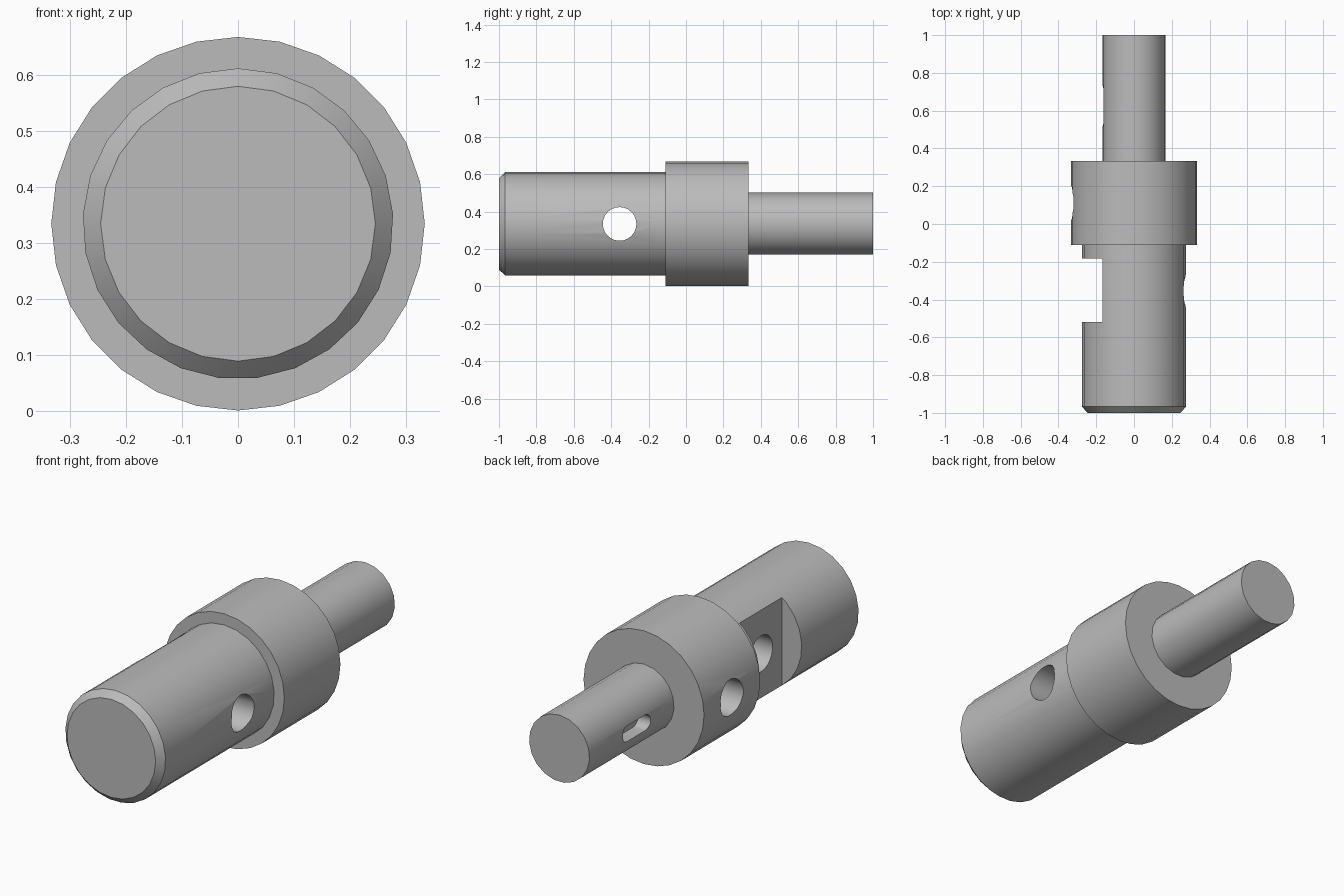
import bpy, bmesh, math
from mathutils import Vector

if "Cube" in bpy.data.objects:
    bpy.data.objects.remove(bpy.data.objects["Cube"], do_unlink=True)

AXIS_Z = 0.334

steel = bpy.data.materials.new("plain grey steel")
steel.use_nodes = True
grey = (0.5, 0.5, 0.5, 1)
steel.diffuse_color = grey
steel.node_tree.nodes["Principled BSDF"].inputs["Base Color"].default_value = grey


def ring(radius, sides, y, x=None):
    """Circle around the long axis at y, or around a cross axis at (x, y)."""
    points = []
    for i in range(sides):
        a = 2 * math.pi * i / sides
        s, c = radius * math.sin(a), radius * math.cos(a)
        points.append(Vector((s, y, AXIS_Z + c) if x is None else (x, y + s, AXIS_Z + c)))
    return points


def solid(name, *rings):
    """Closed convex solid spanning the given rings."""
    bm = bmesh.new()
    for points in rings:
        for p in points:
            bm.verts.new(p)
    bmesh.ops.convex_hull(bm, input=bm.verts)
    bmesh.ops.dissolve_limit(bm, angle_limit=0.01, verts=bm.verts, edges=bm.edges)
    bmesh.ops.recalc_face_normals(bm, faces=bm.faces)
    mesh = bpy.data.meshes.new(name)
    bm.to_mesh(mesh)
    bm.free()
    obj = bpy.data.objects.new(name, mesh)
    bpy.context.collection.objects.link(obj)
    mesh.materials.append(steel)
    return obj


def cross_cutter(name, radius, x_from, x_to, *y_centres):
    """Round or slotted drill running across the part."""
    return solid(name, *[ring(radius, 24, y, x) for y in y_centres for x in (x_from, x_to)])


def finish(obj, *cutters):
    """Cut the openings, then shade smooth with crisp edges."""
    bpy.ops.object.select_all(action="DESELECT")
    obj.select_set(True)
    bpy.context.view_layer.objects.active = obj
    for cutter in cutters:
        cutter.hide_render = True
        mod = obj.modifiers.new("cut", "BOOLEAN")
        mod.operation = "DIFFERENCE"
        mod.solver = "EXACT"
        mod.object = cutter
        bpy.ops.object.modifier_apply(modifier=mod.name)
        bpy.data.objects.remove(cutter, do_unlink=True)
    bpy.ops.object.shade_smooth_by_angle(angle=math.radians(30))


# Main barrel: chamfered nose, side flat and a cross hole opening into the flat
barrel = solid("barrel", ring(0.245, 24, -1), ring(0.277, 25, -0.967), ring(0.277, 25, -0.11))
flat = [Vector((x, y, z)) for x in (-0.4, -0.167) for y in (-0.518, -0.183) for z in (-0.1, 0.8)]
finish(barrel, solid("flat_cutter", flat),
       cross_cutter("cross_hole_cutter", 0.09, -0.4, 0.4, -0.355))

# Collar with a blind side hole
collar = solid("collar", ring(0.333, 28, -0.11), ring(0.333, 28, 0.333))
finish(collar, cross_cutter("collar_hole_cutter", 0.09, -0.5, 0, 0.111))

# Rear shaft with a shallow rounded slot
shaft = solid("shaft", ring(0.167, 19, 0.333), ring(0.167, 19, 1))
finish(shaft, cross_cutter("slot_cutter", 0.04, -0.3, -0.095, 0.555, 0.695))
